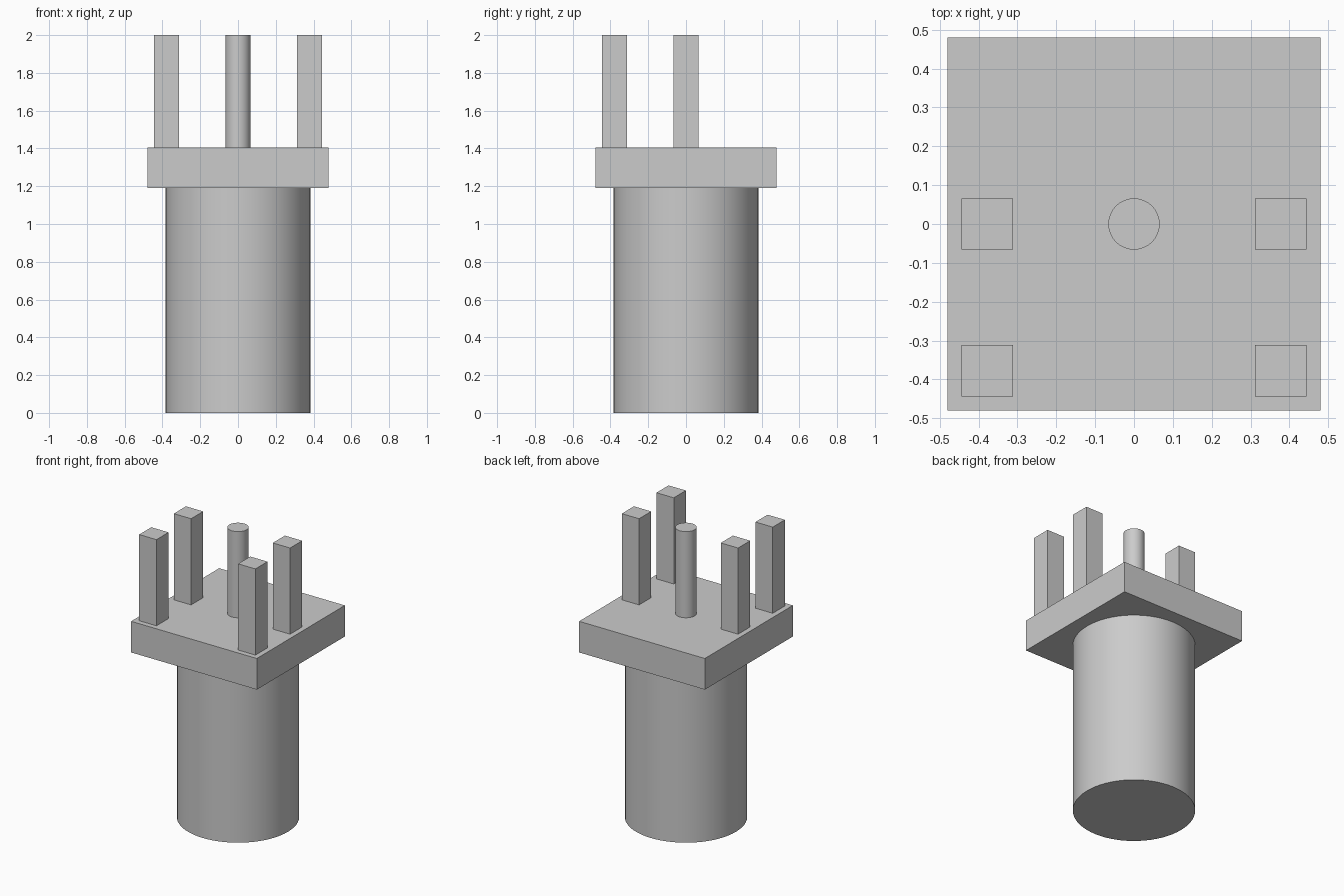
import bpy
import math

cube = bpy.data.objects.get("Cube")
if cube:
    bpy.data.objects.remove(cube, do_unlink=True)

GREY = (0.6, 0.6, 0.6, 1.0)
grey = bpy.data.materials.new("plain_grey")
grey.use_nodes = True
grey.diffuse_color = GREY
grey.node_tree.nodes["Principled BSDF"].inputs["Base Color"].default_value = GREY

PLATE_BOTTOM, PLATE_TOP, TOP = 1.19, 1.405, 2.0


def finish(name):
    obj = bpy.context.object
    obj.name = name
    obj.data.materials.append(grey)
    return obj


def box(name, x, y, width, z0, z1):
    bpy.ops.mesh.primitive_cube_add(size=1, location=(x, y, (z0 + z1) / 2))
    bpy.context.object.scale = (width, width, z1 - z0)
    bpy.ops.object.transform_apply(location=False, rotation=False, scale=True)
    return finish(name)


def cylinder(name, radius, z0, z1):
    bpy.ops.mesh.primitive_cylinder_add(
        vertices=64, radius=radius, depth=z1 - z0, location=(0, 0, (z0 + z1) / 2))
    bpy.ops.object.shade_smooth_by_angle(angle=math.radians(30))
    return finish(name)


# Round body and square plate
cylinder("round_body", 0.383, 0, PLATE_BOTTOM)
box("square_plate", 0, 0, 0.96, PLATE_BOTTOM, PLATE_TOP)

# Centre pin
cylinder("centre_pin", 0.066, PLATE_TOP, TOP)

# Square posts: one pair at the front, one pair in the middle
for row, y in (("front", -0.378), ("middle", 0)):
    for side, sign in (("left", 1), ("right", -1)):
        box(f"{row}_{side}_post", sign * 0.378, y, 0.132, PLATE_TOP, TOP)
